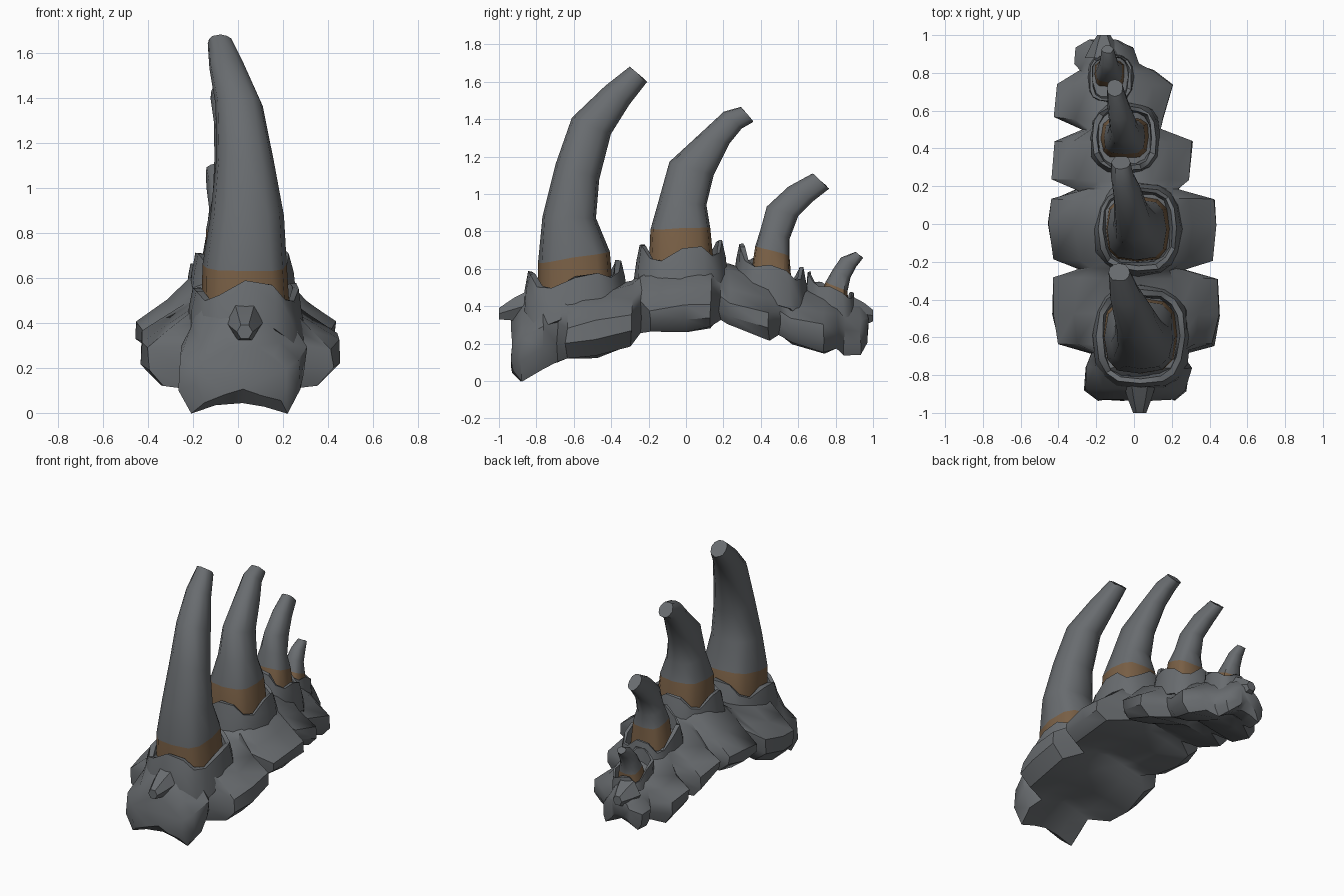
import bpy, bmesh, math, random
from mathutils import Vector

random.seed(4)


def material(name, rgb):
    m = bpy.data.materials.new(name)
    m.diffuse_color = (*rgb, 1)
    return m


GREY = material("slate grey", (0.14, 0.15, 0.16))
BROWN = material("horn root brown", (0.19, 0.115, 0.06))


def loft(name, rings, brown_row=None, closed=False, jitter=0.0):
    """Skin a list of equal-length point rings; closed joins last to first."""
    bm = bmesh.new()
    rows = [[bm.verts.new(Vector(p) + Vector([random.uniform(-jitter, jitter) for _ in range(3)]))
             for p in ring] for ring in rings]
    n = len(rows[0])
    for r in range(len(rows) if closed else len(rows) - 1):
        a, b = rows[r], rows[(r + 1) % len(rows)]
        for i in range(n):
            j = (i + 1) % n
            f = bm.faces.new((a[i], a[j], b[j], b[i]))
            f.material_index = 1 if r == brown_row else 0
    if not closed:
        bm.faces.new(rows[0])
        bm.faces.new(rows[-1])
    bmesh.ops.recalc_face_normals(bm, faces=bm.faces)
    me = bpy.data.meshes.new(name)
    bm.to_mesh(me)
    bm.free()
    ob = bpy.data.objects.new(name, me)
    bpy.context.collection.objects.link(ob)
    me.materials.append(GREY)
    if brown_row is not None:
        me.materials.append(BROWN)
    bpy.ops.object.select_all(action='DESELECT')
    ob.select_set(True)
    bpy.context.view_layer.objects.active = ob
    bpy.ops.object.shade_smooth_by_angle(angle=math.radians(42))
    return ob


def squarish(t, power=0.7):
    """Unit point on a rounded square."""
    c, s = math.cos(t), math.sin(t)
    return math.copysign(abs(c) ** power, c), math.copysign(abs(s) ** power, s)


# Arched backbone: y, left x, right x, wing low z, wing high z, top z, top half width
stations = [
    (-0.93, -0.19, 0.22, 0.05, 0.20, 0.33, 0.06),
    (-0.88, -0.26, 0.27, 0.00, 0.24, 0.43, 0.10),
    (-0.76, -0.25, 0.30, 0.07, 0.30, 0.52, 0.18),
    (-0.69, -0.23, 0.25, 0.10, 0.31, 0.52, 0.20),
    (-0.64, -0.40, 0.42, 0.12, 0.29, 0.49, 0.21),
    (-0.48, -0.43, 0.45, 0.13, 0.32, 0.50, 0.22),
    (-0.29, -0.42, 0.44, 0.19, 0.36, 0.54, 0.18),
    (-0.24, -0.30, 0.26, 0.26, 0.42, 0.58, 0.16),
    (-0.19, -0.43, 0.41, 0.27, 0.37, 0.62, 0.16),
    (0.00, -0.45, 0.43, 0.26, 0.40, 0.65, 0.19),
    (0.13, -0.43, 0.42, 0.29, 0.41, 0.65, 0.17),
    (0.18, -0.30, 0.23, 0.33, 0.45, 0.63, 0.14),
    (0.23, -0.43, 0.29, 0.30, 0.41, 0.62, 0.14),
    (0.44, -0.42, 0.31, 0.22, 0.37, 0.56, 0.15),
    (0.50, -0.27, 0.14, 0.25, 0.38, 0.55, 0.13),
    (0.56, -0.42, 0.16, 0.20, 0.33, 0.52, 0.12),
    (0.74, -0.41, 0.21, 0.15, 0.30, 0.47, 0.11),
    (0.81, -0.28, 0.10, 0.18, 0.30, 0.46, 0.09),
    (0.85, -0.32, 0.02, 0.14, 0.27, 0.44, 0.08),
    (0.93, -0.31, 0.00, 0.14, 0.26, 0.42, 0.06),
    (0.97, -0.24, -0.08, 0.20, 0.30, 0.37, 0.04),
]
rings = []
for y, xl, xr, zl, zw, zt, ht in stations:
    cx = 0.02 - 0.16 * max(0, min(1, (y + 0.1) / 0.9))

    def side(xe):
        s = math.copysign(1, xe - cx)
        sh = cx + s * ht
        mid = sh + 0.5 * (xe - sh)
        return [(sh, y, zt - 0.03), (mid, y, zw + 0.4 * (zt - zw)), (xe, y, zw),
                (xe, y, zw - 0.55 * (zw - zl)),
                (xe + 0.18 * (cx - xe), y, zl), (cx + 0.4 * (xe - cx), y, zl + 0.03)]

    rings.append([(cx, y, zt)] + side(xr) + [(cx, y, zl + 0.05)] + side(xl)[::-1])
loft("backbone", rings, jitter=0.008)

# Small spurs at the two ends of the backbone
for name, x, y0, y1, z0, z1 in (("front_spur", 0.03, -0.80, -1.0, 0.42, 0.36),
                                ("rear_spur", -0.16, 0.88, 1.0, 0.37, 0.35)):
    loft(name, [[(x + w * math.cos(k * math.pi / 3), y, z + h * math.sin(k * math.pi / 3))
                 for k in range(6)]
                for y, z, w, h in ((y0, z0, 0.10, 0.10),
                                   (0.4 * y0 + 0.6 * y1, 0.4 * z0 + 0.6 * z1, 0.065, 0.07),
                                   (y1, z1, 0.035, 0.035))])

# Horn sections: front y, front z, back y, back z, centre x, half width
horns = {
    "first_horn": [(-0.79, 0.42, -0.39, 0.48, 0.035, 0.195), (-0.79, 0.63, -0.41, 0.69, 0.03, 0.185),
                   (-0.77, 0.88, -0.48, 0.87, 0.04, 0.165), (-0.70, 1.16, -0.465, 1.08, 0.03, 0.13),
                   (-0.61, 1.41, -0.40, 1.32, 0.005, 0.105), (-0.43, 1.58, -0.30, 1.48, -0.05, 0.08),
                   (-0.30, 1.68, -0.21, 1.60, -0.08, 0.055)],
    "second_horn": [(-0.20, 0.58, 0.15, 0.58, 0.02, 0.17), (-0.19, 0.81, 0.13, 0.82, 0.015, 0.155),
                    (-0.14, 0.98, 0.11, 0.94, 0.01, 0.12), (-0.09, 1.17, 0.15, 1.10, -0.01, 0.095),
                    (0.07, 1.32, 0.235, 1.27, -0.035, 0.075), (0.20, 1.44, 0.30, 1.35, -0.06, 0.06),
                    (0.29, 1.465, 0.36, 1.385, -0.07, 0.048)],
    "third_horn": [(0.335, 0.50, 0.57, 0.46, -0.05, 0.13), (0.37, 0.72, 0.555, 0.67, -0.05, 0.11),
                   (0.40, 0.82, 0.555, 0.76, -0.055, 0.085), (0.43, 0.93, 0.60, 0.88, -0.06, 0.07),
                   (0.55, 1.04, 0.68, 0.96, -0.08, 0.058), (0.675, 1.11, 0.765, 1.03, -0.10, 0.042)],
    "fourth_horn": [(0.70, 0.41, 0.87, 0.38, -0.13, 0.085), (0.75, 0.53, 0.865, 0.48, -0.13, 0.07),
                    (0.785, 0.60, 0.88, 0.55, -0.135, 0.055), (0.83, 0.66, 0.91, 0.61, -0.135, 0.045),
                    (0.905, 0.69, 0.945, 0.66, -0.14, 0.03)],
}
SIDES = 12
for name, secs in horns.items():
    rings = []
    for k, (fy, fz, by, bz, cx, w) in enumerate(secs):
        p = 0.65 if k < 2 else 0.85
        ring = []
        for i in range(SIDES):
            c, s = squarish(2 * math.pi * i / SIDES, p)
            ring.append((cx + w * s, (fy + by) / 2 + c * (by - fy) / 2, (fz + bz) / 2 + c * (bz - fz) / 2))
        rings.append(ring)
    loft(name, rings, brown_row=0, jitter=0.003)

# Jagged bone sockets: x min, x max, y min, y max, front rim z, back rim z, side dip, tooth height
sockets = {
    "first_socket": (-0.20, 0.27, -0.85, -0.34, 0.56, 0.62, 0.06, 0.025),
    "second_socket": (-0.19, 0.23, -0.25, 0.20, 0.70, 0.72, 0.03, 0.03),
    "third_socket": (-0.22, 0.12, 0.28, 0.63, 0.71, 0.58, 0.05, 0.025),
    "fourth_socket": (-0.24, -0.01, 0.65, 0.90, 0.57, 0.46, 0.03, 0.015),
}
for name, (x0, x1, y0, y1, zf, zb, dip, tooth) in sockets.items():
    cx, cy, w, d = (x0 + x1) / 2, (y0 + y1) / 2, (x1 - x0) / 2, (y1 - y0) / 2
    n = 16

    def socket_ring(scale, drop):
        ring = []
        for i in range(n):
            c, s = squarish(2 * math.pi * i / n)
            z = zf + (zb - zf) * (c + 1) / 2 - dip * s * s + tooth * (1 if i % 4 in (0, 3) else -1)
            ring.append((cx + w * scale * s, cy + d * scale * c, z - drop))
        return ring

    loft(name, [socket_ring(1.12, 0.20), socket_ring(1.06, 0.09), socket_ring(0.98, 0.0),
                socket_ring(0.87, 0.0), socket_ring(0.80, 0.10), socket_ring(0.80, 0.20)],
         closed=True, jitter=0.006)
